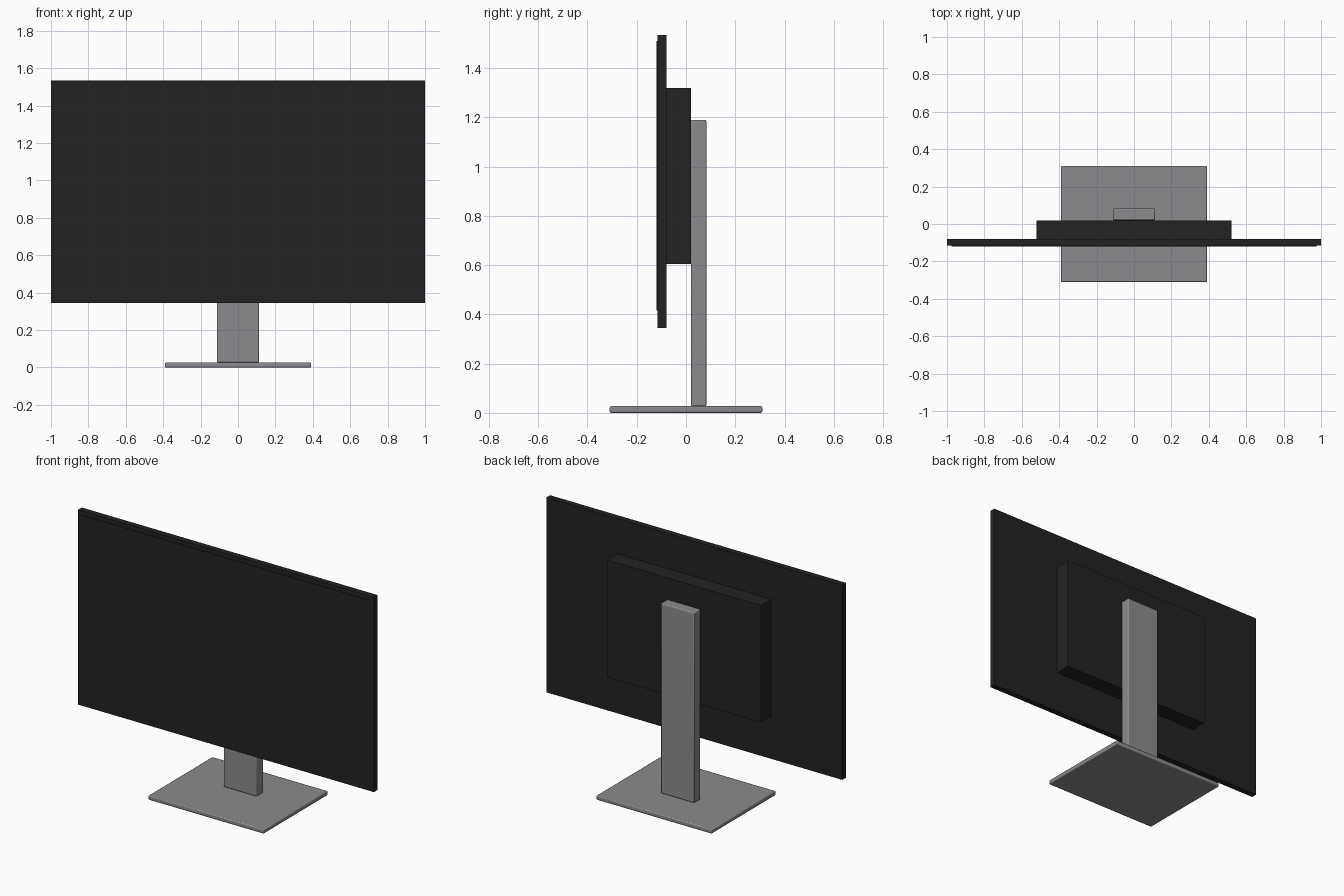
import bpy

cube = bpy.data.objects.get("Cube")
if cube:
    bpy.data.objects.remove(cube, do_unlink=True)


def material(name, color):
    mat = bpy.data.materials.new(name)
    mat.use_nodes = True
    mat.diffuse_color = (*color, 1)
    bsdf = next(n for n in mat.node_tree.nodes if n.type == 'BSDF_PRINCIPLED')
    bsdf.inputs["Base Color"].default_value = (*color, 1)
    return mat


def box(name, low, high, mat, bevel=0.0):
    """Box between two corners, with optional softened edges."""
    centre = [(a + b) / 2 for a, b in zip(low, high)]
    bpy.ops.mesh.primitive_cube_add(size=1, location=centre)
    obj = bpy.context.object
    obj.name = name
    obj.scale = [b - a for a, b in zip(low, high)]
    bpy.ops.object.transform_apply(location=False, rotation=False, scale=True)
    obj.data.materials.append(mat)
    if bevel:
        mod = obj.modifiers.new("Soft edges", 'BEVEL')
        mod.width = bevel
        mod.segments = 2
        bpy.ops.object.shade_smooth_by_angle()
    return obj


black = material("black plastic", (0.016, 0.016, 0.016))
grey = material("grey metal", (0.26, 0.26, 0.275))

# Display panel with a thin screen plate on its front
box("display_panel", (-1, -0.116, 0.345), (1, -0.08, 1.535), black)
box("screen", (-0.975, -0.12, 0.415), (0.975, -0.115, 1.51), black)

# Electronics housing behind the panel
box("rear_housing", (-0.52, -0.081, 0.605), (0.52, 0.02, 1.32), black)

# Stand
box("stand_post", (-0.113, 0.02, 0.027), (0.113, 0.083, 1.19), grey, 0.006)
box("stand_base", (-0.39, -0.31, 0), (0.39, 0.31, 0.027), grey, 0.006)
